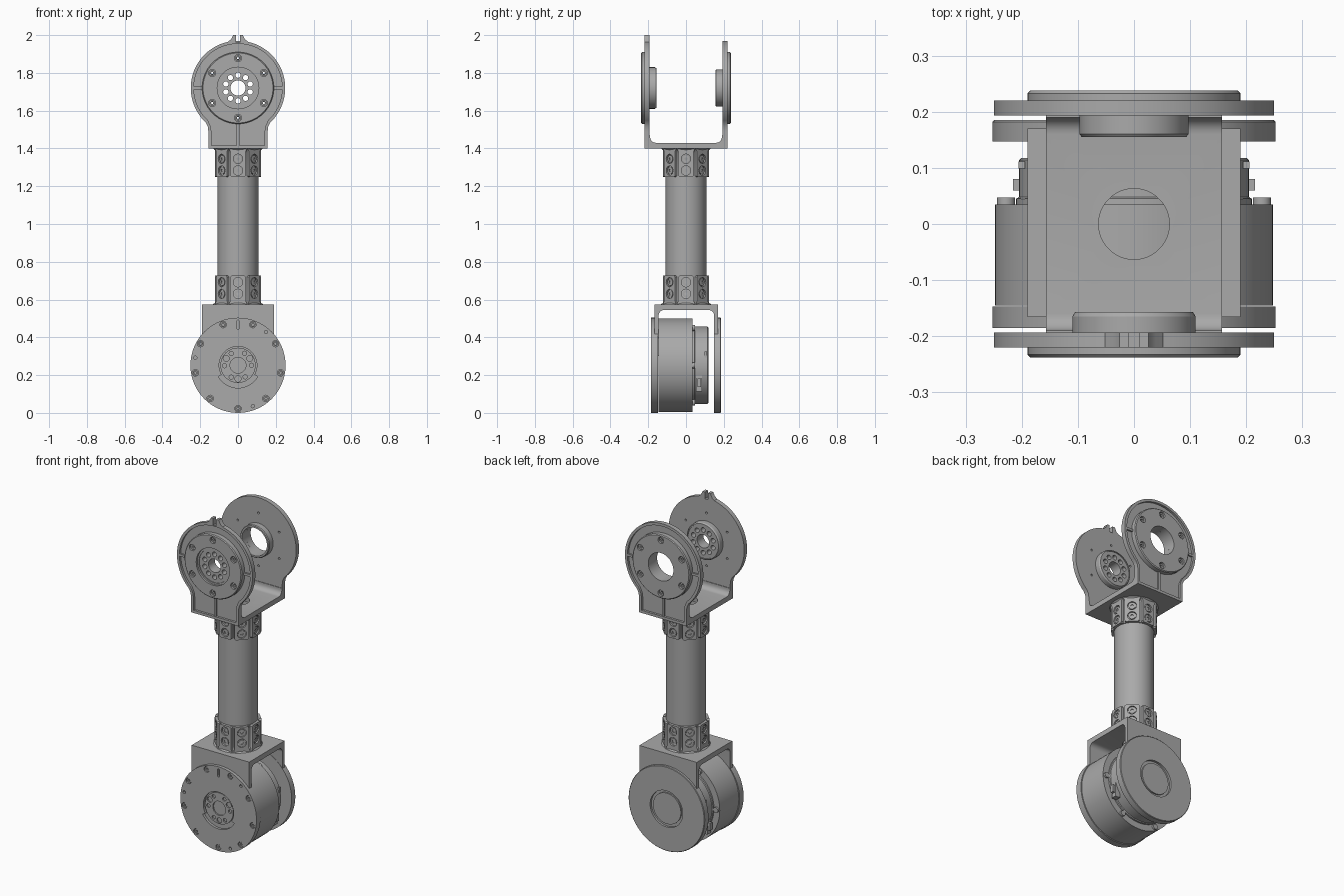
import bpy, bmesh
from math import sin, cos, pi, radians
from mathutils import Matrix

if "Cube" in bpy.data.objects:
    bpy.data.objects.remove(bpy.data.objects["Cube"])

metal = bpy.data.materials.new("grey metal")
metal.use_nodes = True
GREY = (0.4, 0.4, 0.4, 1)
metal.diffuse_color = GREY
metal.node_tree.nodes["Principled BSDF"].inputs["Base Color"].default_value = GREY
parts = []


def frame(z=0, angle=0):
    """Upright frame: local x is sideways, y is up, z points outward (front at angle 0)."""
    return (Matrix.Rotation(radians(angle), 4, 'Z') @ Matrix.Translation((0, 0, z))
            @ Matrix.Rotation(pi / 2, 4, 'X'))


def finish(name, mesh, matrix):
    mesh.transform(matrix)
    mesh.materials.clear()
    mesh.materials.append(metal)
    ob = bpy.data.objects.new(name, mesh)
    bpy.context.collection.objects.link(ob)
    parts.append(ob)
    return ob


def plate(name, loops, d0, d1, matrix):
    """Flat part filled between outlines and hole loops, from depth d0 to d1."""
    cu = bpy.data.curves.new(name, 'CURVE')
    cu.dimensions, cu.fill_mode = '2D', 'BOTH'
    cu.extrude = (d1 - d0) / 2
    for loop in loops:
        sp = cu.splines.new('POLY')
        sp.points.add(len(loop) - 1)
        for p, (x, y) in zip(sp.points, loop):
            p.co = (x, y, 0, 1)
        sp.use_cyclic_u = True
    tmp = bpy.data.objects.new("outline_helper", cu)
    bpy.context.collection.objects.link(tmp)
    bpy.context.view_layer.update()
    dg = bpy.context.evaluated_depsgraph_get()
    mesh = bpy.data.meshes.new_from_object(tmp.evaluated_get(dg))
    bpy.data.objects.remove(tmp)
    bm = bmesh.new()
    bm.from_mesh(mesh)
    bmesh.ops.remove_doubles(bm, verts=bm.verts, dist=0.00005)
    bmesh.ops.recalc_face_normals(bm, faces=bm.faces)
    bm.to_mesh(mesh)
    bm.free()
    return finish(name, mesh, matrix @ Matrix.Translation((0, 0, (d0 + d1) / 2)))


def lathe(name, profile, matrix, steps=64):
    """Closed (radius, depth) profile turned about the local z axis."""
    bm = bmesh.new()
    vs = [bm.verts.new((r, 0, z)) for r, z in profile]
    es = [bm.edges.new((a, b)) for a, b in zip(vs, vs[1:] + vs[:1])]
    bmesh.ops.spin(bm, geom=vs + es, cent=(0, 0, 0), axis=(0, 0, 1), angle=2 * pi, steps=steps)
    bmesh.ops.remove_doubles(bm, verts=bm.verts, dist=0.00005)
    bmesh.ops.recalc_face_normals(bm, faces=bm.faces)
    mesh = bpy.data.meshes.new(name)
    bm.to_mesh(mesh)
    bm.free()
    return finish(name, mesh, matrix)


def arc(r, a0, a1, n=12, x=0, y=0):
    return [(x + r * cos(radians(a0 + (a1 - a0) * i / n)),
             y + r * sin(radians(a0 + (a1 - a0) * i / n))) for i in range(n + 1)]


def circle(r, x=0, y=0, n=20):
    return arc(r, 0, 360, n, x, y)[:-1]


def ring_of(r, spread, count, start=90, n=16):
    return [circle(r, *arc(spread, start, start + 360, count)[i], n) for i in range(count)]


def disc(r, d0, d1, inner=0, c=0.005):
    """Turned profile with a chamfer on its d1 edge."""
    return [(inner, d0), (r, d0), (r, d1 - c), (r - c, d1), (inner, d1)]


def box(name, x, y, z, sx, sy, sz):
    rect = [(x - sx, z - sz), (x + sx, z - sz), (x + sx, z + sz), (x - sx, z + sz)]
    plate(name, [rect], -y - sy, -y + sy, frame())


def bracket(name, y0, y1, wall, foot, inner, outer, half, hole):
    """U-shaped bracket with filleted inside corners and a cable hole in its web."""
    s, f = (1 if foot > inner else -1), 0.03
    a, b = y0 + wall, y1 - wall
    loop = [(y0, foot), (y0, outer), (y1, outer), (y1, foot), (b, foot)]
    loop += [(x, inner + s * z) for x, z in arc(f, 0, -90, 6, b - f, f)]
    loop += [(x, inner + s * z) for x, z in arc(f, -90, -180, 6, a + f, f)]
    ob = plate(name, [loop + [(a, foot)]], -half, half, frame(0, 90))
    cutter = lathe("hole_cutter", [(0, inner - 0.1), (hole, inner - 0.1),
                                   (hole, inner + 0.1), (0, inner + 0.1)], Matrix())
    mod = ob.modifiers.new("hole", 'BOOLEAN')
    mod.operation, mod.object, mod.solver = 'DIFFERENCE', cutter, 'EXACT'
    bpy.context.view_layer.objects.active = ob
    bpy.ops.object.modifier_apply(modifier="hole")
    parts.remove(cutter)
    bpy.data.objects.remove(cutter)


# Upper fork
JOINT = 1.72
bracket("fork_base", -0.2, 0.2, 0.01, 1.47, 1.43, 1.40, 0.157, 0.063)


def ear(inset, nub):
    r, w, bottom = 0.25 - inset, 0.157 - inset, 1.40 + inset - JOINT
    side = [(w, bottom), (w, -0.23), (w + 0.003, -0.205)]
    mid = []
    if nub:
        half = [(0.05, 0.248), (0.038, 0.256), (0.026, 0.28), (0.01, 0.28), (0.01, 0.24)]
        mid = half + [(-x, y) for x, y in reversed(half)]
    right = side + arc(r, -47, 78, 36)
    top = mid or arc(r, 80, 100, 6)
    return right + top + [(-x, y) for x, y in reversed(right)]


for label, turn in (("front", 0), ("back", 180)):
    at, front = frame(JOINT, turn), turn == 0
    bore = 0.11 if front else 0.083
    screws = ring_of(0.006, 0.158, 6)
    plate(label + "_ear", [ear(0, front), circle(bore, n=48)] + screws, 0.193, 0.207, at)
    plate(label + "_ear_rim", [ear(0, front), ear(0.016, False)], 0.207, 0.22, at)
    ribs = [[(-0.007, -0.31), (0.007, -0.31), (0.007, -0.18), (-0.007, -0.18)]]
    ribs += [[(s * 0.18, -0.007), (s * 0.24, -0.007), (s * 0.24, 0.007), (s * 0.18, 0.007)]
             for s in (1, -1)]
    plate(label + "_ear_ribs", ribs, 0.205, 0.217, at)
    plate(label + "_boss", [circle(0.18, n=64), circle(bore, n=48)]
          + ring_of(0.019, 0.158, 6), 0.205, 0.238, at)
    lathe(label + "_boss_rim", disc(0.19, 0.205, 0.238, 0.18), at)
    plate(label + "_boss_bolts", ring_of(0.016, 0.158, 6)
          + ring_of(0.008, 0.158, 6, n=6), 0.207, 0.23, at)
    if front:
        plate("front_hub", [circle(0.1, n=48), circle(0.04, n=32)]
              + ring_of(0.014, 0.068, 10), 0.162, 0.222, at)
        lathe("front_hub_collar", [(0.1, 0.157), (0.105, 0.157), (0.11, 0.165),
                                   (0.11, 0.226), (0.1, 0.226)], at)
    else:
        lathe("back_hub_collar", [(0.083, 0.155), (0.093, 0.155), (0.097, 0.16),
                                  (0.097, 0.195), (0.083, 0.195)], at)

# Tube and clamping collars
lathe("arm_tube", [(0.095, 0.6), (0.108, 0.6), (0.108, 1.38), (0.095, 1.38)], Matrix())
for label, root, s in (("upper", 1.40, -1), ("lower", 0.575, 1)):
    core = [(0.096, 0), (0.132, 0), (0.122, 0.008), (0.114, 0.025), (0.114, 0.152), (0.096, 0.152)]
    lathe(label + "_collar", [(r, root + s * z) for r, z in core], Matrix())
    for k in range(8):
        at = frame(root, k * 45)
        w = 0.04
        pad = [(-w - 0.008, 0), (w + 0.008, 0), (w, s * 0.02), (w, s * 0.145), (w - 0.007, s * 0.152),
               (-w + 0.007, s * 0.152), (-w, s * 0.145), (-w, s * 0.02)]
        heights = (s * 0.055, s * 0.117)
        plate(label + "_collar_pad", [pad] + [circle(0.025, 0, z) for z in heights], 0.1, 0.123, at)
        plate(label + "_collar_bolts", [circle(r, 0, z, n) for z in heights
                                        for r, n in ((0.019, 16), (0.009, 6))], 0.1, 0.119, at)

# Lower bracket
bracket("motor_bracket", -0.166, 0.17, 0.021, 0.3, 0.545, 0.575, 0.19, 0.063)

# Motor
AXIS = 0.252
at = frame(AXIS)
lathe("motor_body", [(0, 0.145), (0.248, 0.145), (0.248, -0.035), (0.21, -0.035), (0.21, -0.045),
                     (0.205, -0.048), (0.205, -0.114), (0.2, -0.118), (0, -0.118)], at)
lathe("motor_flange", disc(0.252, 0.147, 0.17, c=0), at)
recess = arc(0.1, -30, 210, 40) + arc(0.12, 210, 330, 24)
slot = arc(0.007, 0, 180, 6, 0, 0.232) + arc(0.007, 180, 360, 6, 0, 0.197)
pins = [circle(0.009, *arc(0.23, a, a, 1)[0], 12) for a in (50, 170, -70)]
plate("motor_face", [circle(0.252, n=64), recess, slot] + pins
      + ring_of(0.017, 0.229, 9, -90), 0.17, 0.185, at)
plate("motor_face_bolts", ring_of(0.014, 0.229, 9, -90)
      + ring_of(0.007, 0.229, 9, -90, 6), 0.168, 0.181, at)
plate("motor_output_hub", [circle(0.093, n=48), circle(0.042, n=32)] + ring_of(0.016, 0.072, 3, 30)
      + ring_of(0.011, 0.072, 3, 62) + ring_of(0.011, 0.072, 3, 0), 0.168, 0.178, at)
plate("motor_rear_bolts", ring_of(0.016, 0.228, 6, 0), -0.047, -0.03, at)
for s in (1, -1):
    box("cable_socket", s * 0.185, 0.068, 0.155, 0.016, 0.016, 0.042)
    box("cable_plug", s * 0.2, 0.07, 0.16, 0.016, 0.01, 0.022)
    box("side_latch", s * 0.2, 0.105, 0.31, 0.006, 0.006, 0.016)

# Rear bearing cap
at = frame(AXIS, 180)
lathe("rear_cap", [(0, 0.147), (0.252, 0.147), (0.252, 0.182), (0.249, 0.185), (0.108, 0.185),
                   (0.108, 0.172), (0.092, 0.172), (0.092, 0.18), (0, 0.18)], at)

# Smooth round walls, crisp edges
bpy.ops.object.select_all(action='DESELECT')
for ob in parts:
    ob.select_set(True)
bpy.context.view_layer.objects.active = parts[0]
bpy.ops.object.shade_smooth_by_angle(angle=radians(30))
